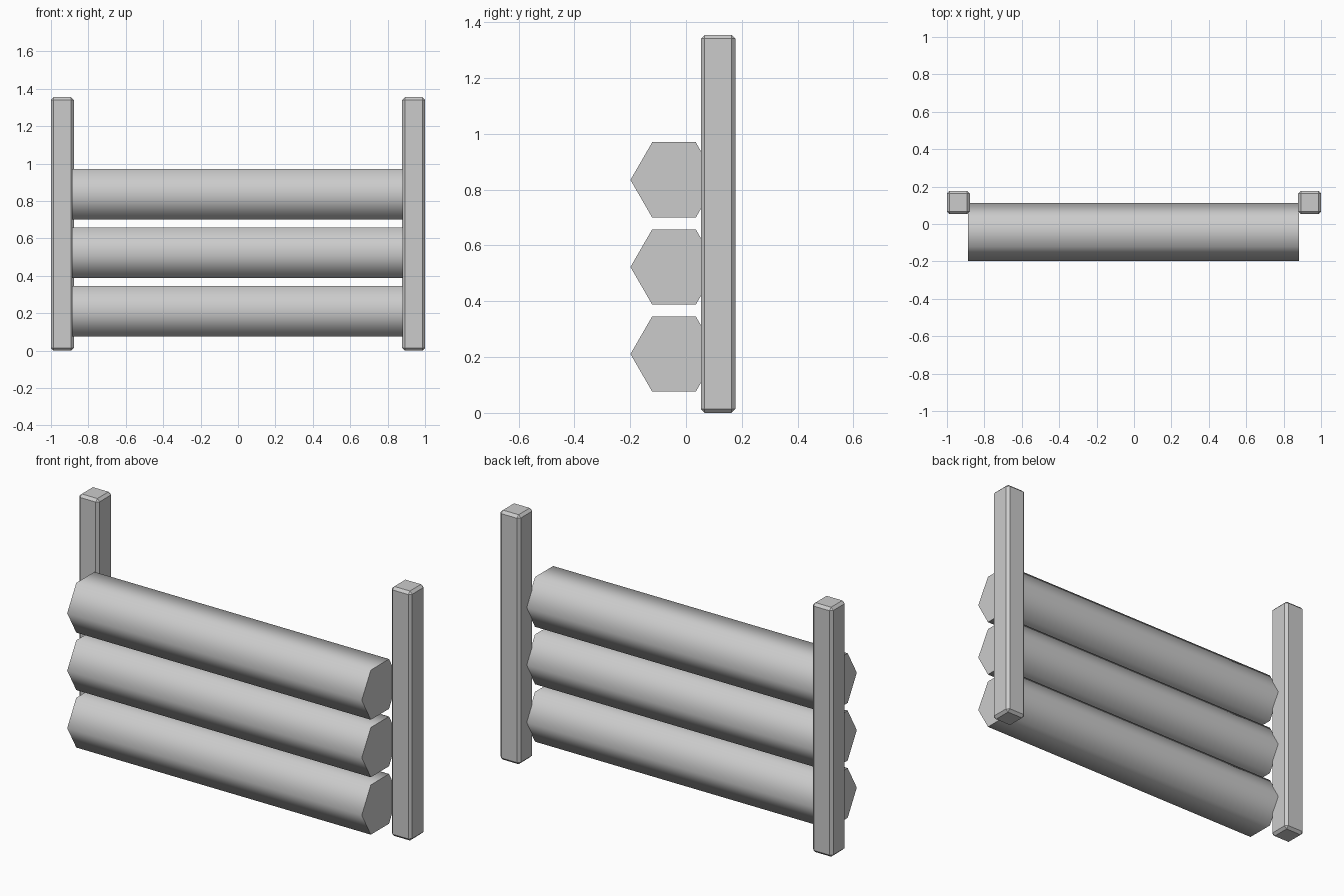
import bpy
import math

old = bpy.data.objects.get("Cube")
if old:
    bpy.data.objects.remove(old)

# Single plain grey
grey = bpy.data.materials.new("plain grey")
grey.use_nodes = True
colour = (0.6, 0.6, 0.6, 1)
grey.diffuse_color = colour
grey.node_tree.nodes["Principled BSDF"].inputs["Base Color"].default_value = colour


def finish(name):
    obj = bpy.context.object
    obj.name = name
    obj.data.materials.append(grey)
    bpy.ops.object.transform_apply(location=False, rotation=True, scale=True)
    return obj


# Upright posts with chamfered edges
def post(name, side):
    bpy.ops.mesh.primitive_cube_add(size=1, location=(side * 0.939, 0.115, 0.6775))
    bpy.context.object.scale = (0.122, 0.124, 1.355)
    obj = finish(name)
    chamfer = obj.modifiers.new("chamfer", 'BEVEL')
    chamfer.width = 0.014
    chamfer.segments = 1


post("left_post", 1)
post("right_post", -1)


# Six-sided rails, softly shaded along their length with crisp flat ends
def rail(name, z):
    bpy.ops.mesh.primitive_cylinder_add(
        vertices=6, radius=0.156, depth=1.77,
        location=(-0.002, -0.043, z), rotation=(0, math.pi / 2, 0))
    finish(name)
    bpy.ops.object.shade_smooth_by_angle(angle=math.radians(70))


for i, name in enumerate(("lower_rail", "middle_rail", "upper_rail")):
    rail(name, 0.211 + i * 0.312)
